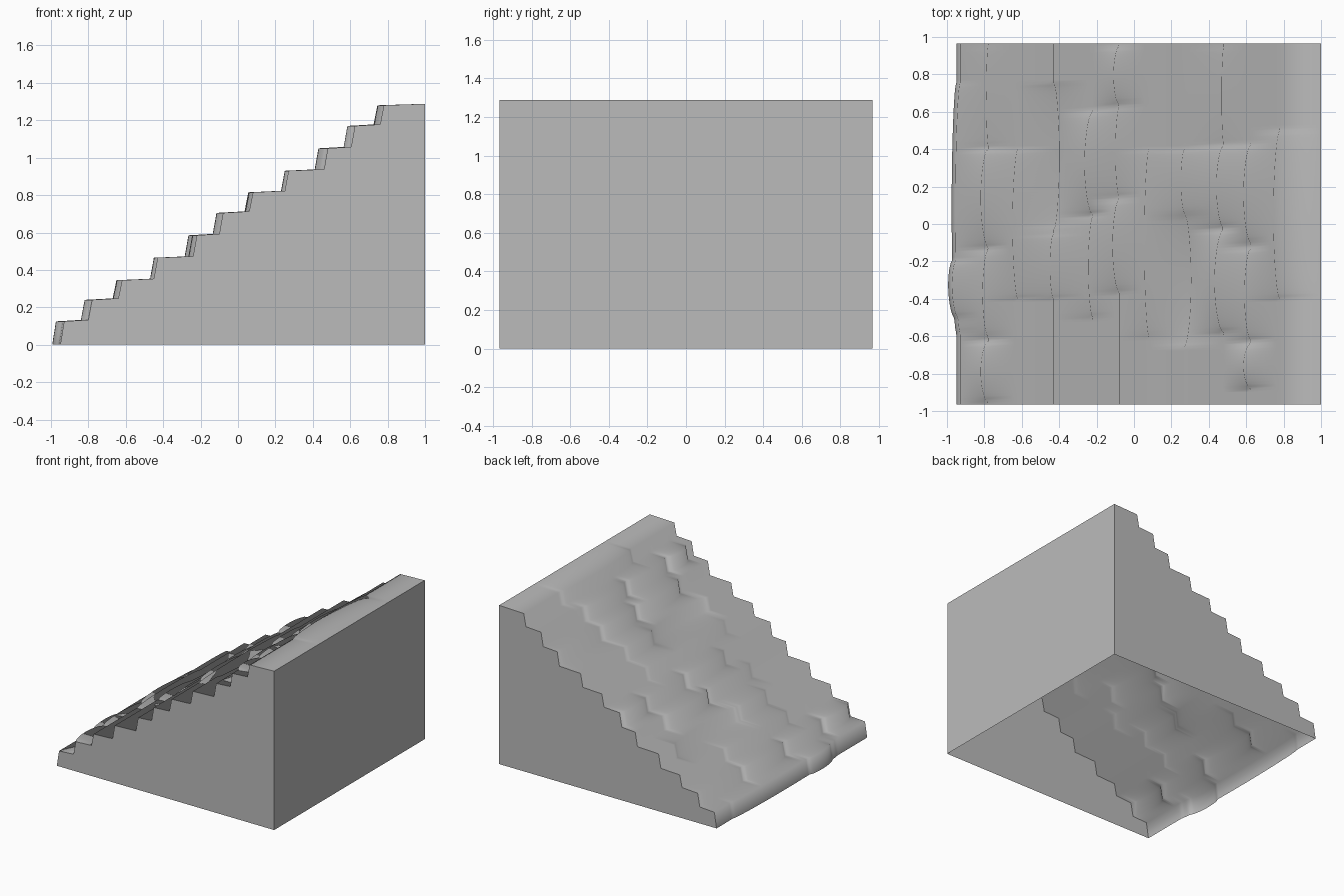
import bpy
import math

HALF_W = 0.965      # half width of the staircase
BACK = 1.0          # position of the tall back wall
LEAN = 0.02         # how far each riser leans back
ROWS = 120          # rows across the width

# Each step: base position of the riser foot, height of the nose, and
# worn bulges as (from, to, depth); negative depth cuts into the step.
STEPS = [
    (-.95, .125, [(-.58, .75, .025), (-.5, -.2, .025)]),
    (-.80, .24, [(.42, .95, .01), (-.12, .4, .04), (-.6, -.14, .03), (-.95, -.63, .04)]),
    (-.64, .345, [(-.4, .4, .03)]),
    (-.45, .465, [(-.03, .75, -.03), (-.4, -.05, .02)]),
    (-.24, .585, [(.05, .6, .045), (-.5, .04, .025)]),
    (-.10, .705, [(.64, .95, .03), (.15, .62, .02), (-.36, .13, .035)]),
    (.06, .815, [(-.6, .4, .025)]),
    (.25, .93, [(.06, .4, .02), (-.65, .05, -.035)]),
    (.46, 1.05, [(.42, .95, .012), (-.02, .42, .04), (-.58, -.03, .05)]),
    (.605, 1.17, [(-.1, .42, .04), (-.62, -.13, .035), (-.88, -.64, .04)]),
    (.76, 1.28, [(-.4, .5, .035)]),
]

stone = bpy.data.materials.new("grey stone")
stone.use_nodes = True
grey = (0.5, 0.5, 0.5, 1)
stone.diffuse_color = grey
stone.node_tree.nodes["Principled BSDF"].inputs["Base Color"].default_value = grey


def riser_x(base, bulges, y):
    """Foot of a riser at a given place across the width."""
    for lo, hi, depth in bulges:
        if lo < y < hi:
            base -= depth * math.sqrt(math.sin(math.pi * (y - lo) / (hi - lo)))
    return base


def profile(y):
    """Side outline of the steps, from the floor up to the back wall."""
    points = []
    floor = 0
    for base, nose, bulges in STEPS:
        x = riser_x(base, bulges, y)
        points += [(x, y, floor), (x + LEAN, y, nose)]
        floor = nose + 0.008
    points.append((BACK, y, floor))
    return points


def add_part(name, verts, faces, smooth=False):
    mesh = bpy.data.meshes.new(name)
    mesh.from_pydata(verts, [], faces)
    mesh.materials.append(stone)
    for poly in mesh.polygons:
        poly.use_smooth = smooth
    mesh.update()
    obj = bpy.data.objects.new(name, mesh)
    bpy.context.collection.objects.link(obj)
    return obj


cube = bpy.data.objects.get("Cube")
if cube:
    bpy.data.objects.remove(cube, do_unlink=True)

# Worn steps, one softly shaded sheet
verts, faces = [], []
for row in range(ROWS + 1):
    verts += profile(-HALF_W + 2 * HALF_W * row / ROWS)
n = len(STEPS) * 2 + 1
for row in range(ROWS):
    for i in range(n - 1):
        a = row * n + i
        faces.append((a, a + n, a + n + 1, a + 1))
add_part("worn_steps", verts, faces, smooth=True)

# Flat side walls
for name, y in (("front_side_wall", -HALF_W), ("rear_side_wall", HALF_W)):
    outline = profile(y) + [(BACK, y, 0)]
    if y < 0:
        outline.reverse()
    add_part(name, outline, [tuple(range(len(outline)))])

# Tall end wall; the underside stays open
top = profile(0)[-1][2]
add_part("tall_end_wall",
         [(BACK, -HALF_W, 0), (BACK, HALF_W, 0), (BACK, HALF_W, top), (BACK, -HALF_W, top)],
         [(0, 1, 2, 3)])
